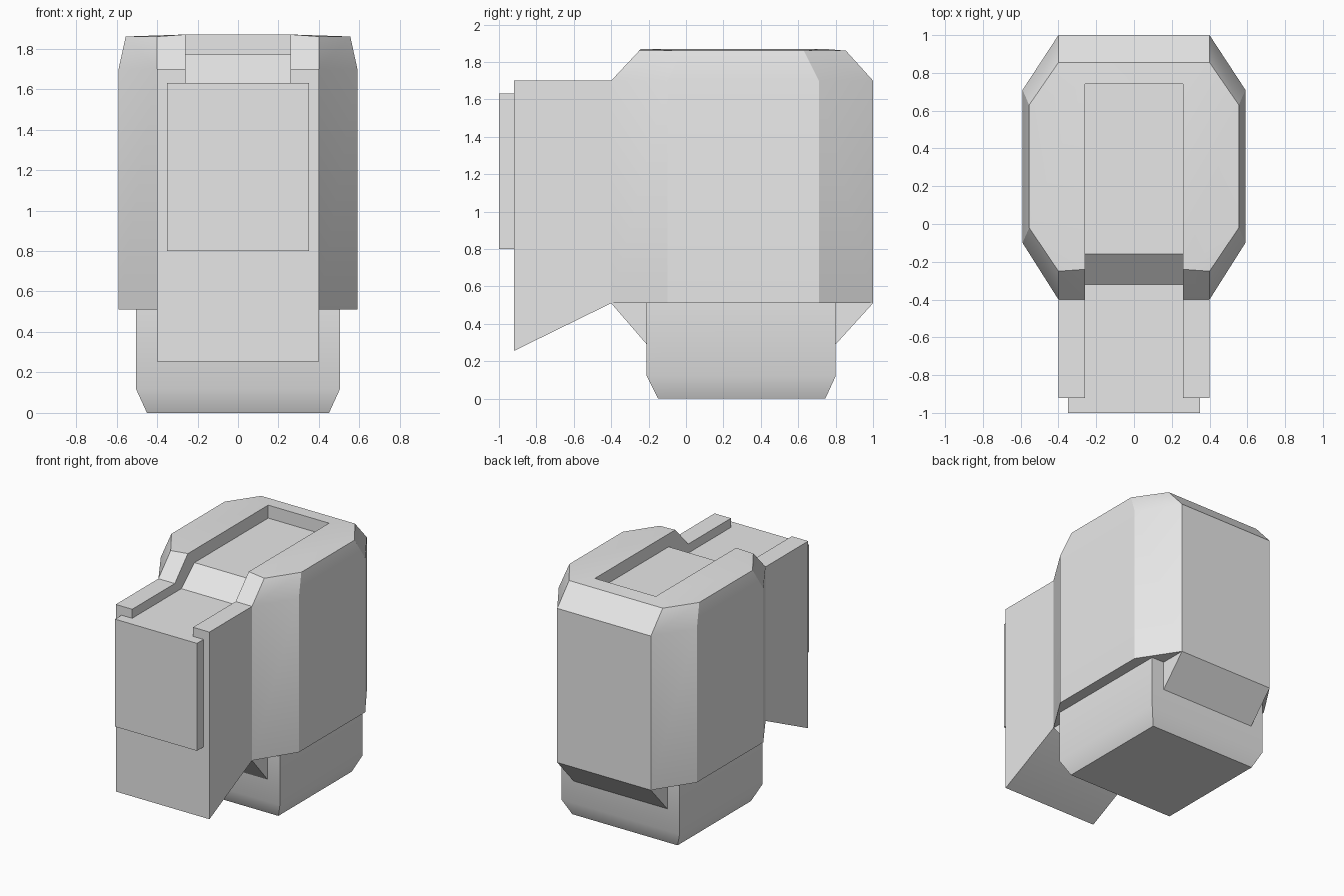
import bpy, bmesh, math

default = bpy.data.objects.get("Cube")
if default:
    bpy.data.objects.remove(default, do_unlink=True)

# One plain grey for the whole model
grey = bpy.data.materials.new("plain grey")
colour = (0.8, 0.8, 0.8, 1)
grey.diffuse_color = colour
grey.use_nodes = True
grey.node_tree.nodes["Principled BSDF"].inputs["Base Color"].default_value = colour


def finish(name, bm):
    bmesh.ops.recalc_face_normals(bm, faces=bm.faces)
    mesh = bpy.data.meshes.new(name)
    bm.to_mesh(mesh)
    bm.free()
    mesh.materials.append(grey)
    obj = bpy.data.objects.new(name, mesh)
    bpy.context.collection.objects.link(obj)
    return obj


def hull(name, points):
    """Convex solid around the points, with flat faces merged."""
    bm = bmesh.new()
    for p in points:
        bm.verts.new(p)
    bmesh.ops.convex_hull(bm, input=bm.verts)
    bmesh.ops.dissolve_limit(bm, angle_limit=math.radians(0.2),
                             verts=bm.verts, edges=bm.edges)
    return finish(name, bm)


def prism(name, half_width, profile):
    """Extrude a (y, z) profile across x."""
    bm = bmesh.new()
    face = bm.faces.new([bm.verts.new((-half_width, y, z)) for y, z in profile])
    new = bmesh.ops.extrude_face_region(bm, geom=[face])["geom"]
    bmesh.ops.translate(bm, vec=(2 * half_width, 0, 0),
                        verts=[v for v in new if isinstance(v, bmesh.types.BMVert)])
    return finish(name, bm)


def rect(half_width, front, back, z):
    return [(s * half_width, y, z) for s in (-1, 1) for y in (front, back)]


def octagon(narrow, wide, front, front_side, back_side, back, z):
    return rect(narrow, front, back, z) + rect(wide, front_side, back_side, z)


# Eight-sided main housing with a chamfered, slightly crowned top
body = hull("housing",
            octagon(0.4, 0.59, -0.4, -0.1, 0.71, 1.0, 0.51)
            + octagon(0.4, 0.59, -0.4, -0.1, 0.71, 1.0, 1.70)
            + octagon(0.4, 0.555, -0.25, -0.02, 0.63, 0.855, 1.86)
            + rect(0.26, -0.24, 0.74, 1.87))

# Front arm with sloping underside, and its face plate
arm = prism("front_arm", 0.4, [(-0.92, 0.255), (-0.4, 0.51), (-0.3, 0.6),
                               (-0.3, 1.70), (-0.92, 1.70)])
plate = prism("front_plate", 0.35, [(-1, 0.80), (-0.9, 0.80), (-0.9, 1.63), (-1, 1.63)])

# Lower block with chamfered foot, and the sloping braces front and back
base = hull("base_block", rect(0.45, -0.15, 0.745, 0) + rect(0.505, -0.21, 0.80, 0.12)
            + rect(0.505, -0.21, 0.80, 0.55))
braces = prism("base_braces", 0.4, [(-0.4, 0.51), (-0.21, 0.29), (0.80, 0.29), (1, 0.51)])

# Stepped channel cut along the top of the arm and housing
cutter = prism("channel_cutter", 0.26, [(-1.1, 1.63), (-0.32, 1.63), (-0.16, 1.77),
                                        (0.74, 1.77), (0.74, 2), (-1.1, 2)])
cutter.hide_render = True
for obj in (body, arm):
    cut = obj.modifiers.new("channel", 'BOOLEAN')
    cut.operation = 'DIFFERENCE'
    cut.solver = 'EXACT'
    cut.object = cutter
    bpy.context.view_layer.objects.active = obj
    bpy.ops.object.modifier_apply(modifier=cut.name)
bpy.data.objects.remove(cutter, do_unlink=True)

# Soft shading over shallow chamfers, crisp elsewhere
bpy.ops.object.select_all(action='DESELECT')
for obj in (body, arm, plate, base, braces):
    obj.select_set(True)
bpy.context.view_layer.objects.active = body
bpy.ops.object.shade_smooth_by_angle(angle=math.radians(30))
